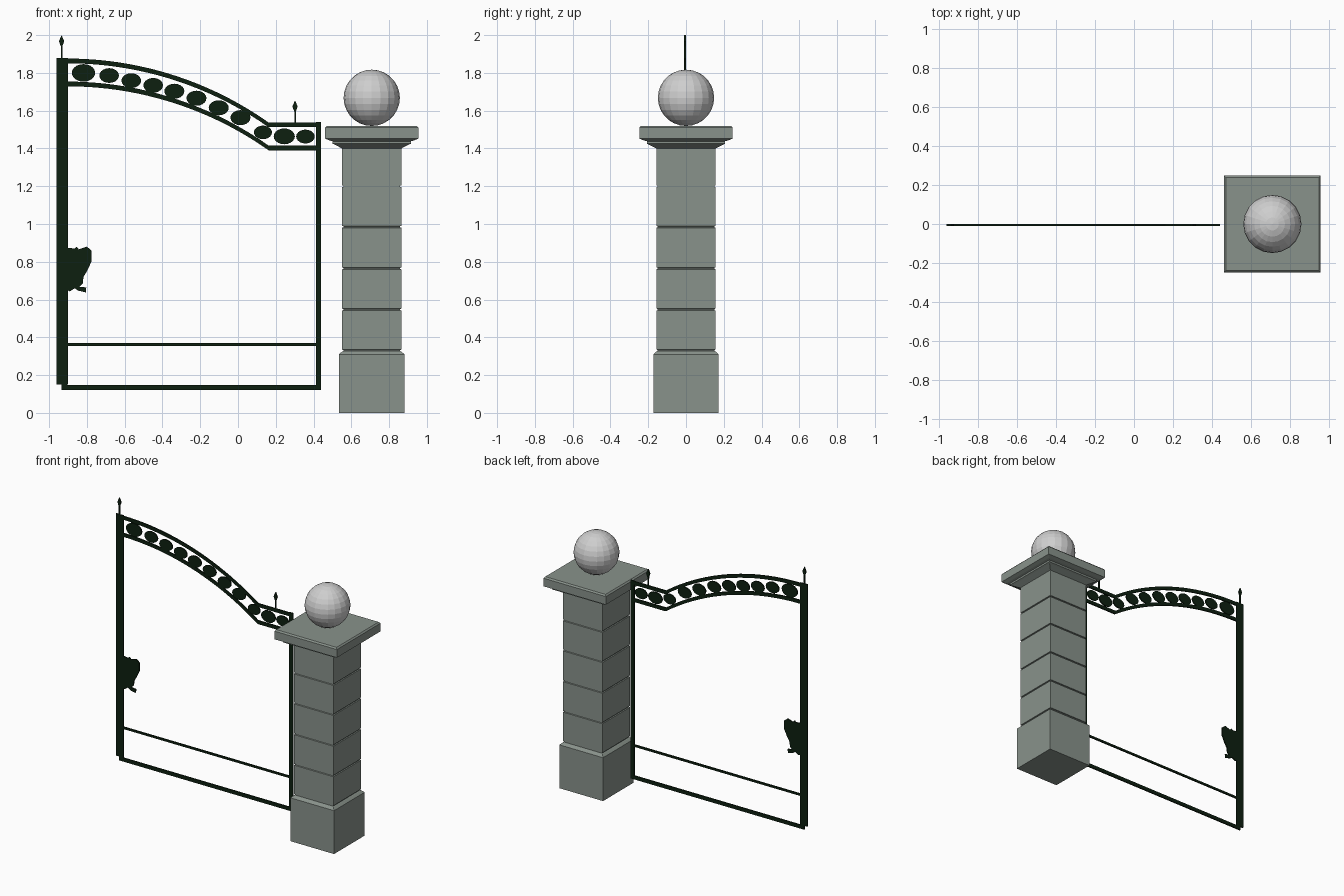
import bpy, bmesh, math

cube = bpy.data.objects.get("Cube")
if cube:
    bpy.data.objects.remove(cube, do_unlink=True)


def material(name, color):
    m = bpy.data.materials.new(name)
    m.use_nodes = True
    m.diffuse_color = (*color, 1)
    m.node_tree.nodes["Principled BSDF"].inputs["Base Color"].default_value = (*color, 1)
    return m


STONE = material("grey green stone", (0.25, 0.29, 0.26))
BALL = material("pale grey stone", (0.62, 0.62, 0.62))
IRON = material("dark green iron", (0.004, 0.014, 0.005))

GATE_Y, THICK = -0.005, 0.009
PILLAR_X = 0.708


def finish(name, bm, mat):
    bmesh.ops.recalc_face_normals(bm, faces=bm.faces)
    mesh = bpy.data.meshes.new(name)
    bm.to_mesh(mesh)
    bm.free()
    mesh.materials.append(mat)
    ob = bpy.data.objects.new(name, mesh)
    bpy.context.collection.objects.link(ob)
    return ob


def plate(name, outline):
    """Flat iron piece cut from an x, z outline."""
    bm = bmesh.new()
    face = bm.faces.new([bm.verts.new((x, GATE_Y - THICK / 2, z)) for x, z in outline])
    ext = bmesh.ops.extrude_face_region(bm, geom=[face])["geom"]
    verts = [v for v in ext if isinstance(v, bmesh.types.BMVert)]
    bmesh.ops.translate(bm, verts=verts, vec=(0, THICK, 0))
    return finish(name, bm, IRON)


def bar(name, x0, x1, z0, z1):
    return plate(name, [(x0, z0), (x1, z0), (x1, z1), (x0, z1)])


# Pillar: a square section swept up a half-width, height profile
profile = [(0.173, 0), (0.173, 0.31), (0.157, 0.325)]
for z in (0.33, 0.547, 0.765, 0.985, 1.2):
    profile += [(0.157, z - 0.005), (0.15, z - 0.003), (0.15, z + 0.003), (0.157, z + 0.005)]
profile += [(0.157, 1.4), (0.196, 1.42), (0.207, 1.425), (0.207, 1.438),
            (0.222, 1.442), (0.247, 1.452), (0.247, 1.51), (0.238, 1.52)]
bm = bmesh.new()
rings = [[bm.verts.new((PILLAR_X + sx * w, sy * w, z))
          for sx, sy in ((-1, -1), (1, -1), (1, 1), (-1, 1))] for w, z in profile]
for a, b in zip(rings, rings[1:]):
    for i in range(4):
        j = (i + 1) % 4
        bm.faces.new((a[i], a[j], b[j], b[i]))
bm.faces.new(rings[0])
bm.faces.new(rings[-1])
bmesh.ops.remove_doubles(bm, verts=bm.verts, dist=0.0001)
finish("pillar", bm, STONE)

# Ball on the pillar
bm = bmesh.new()
bmesh.ops.create_uvsphere(bm, u_segments=20, v_segments=14, radius=0.149)
bmesh.ops.translate(bm, verts=bm.verts, vec=(PILLAR_X, 0, 1.668))
finish("pillar_ball", bm, BALL)

# Gate uprights and rails
bar("hinge_post", -0.96, -0.9, 0.15, 1.88)
bar("hinge_stile", -0.934, -0.904, 0.122, 0.2)
bar("outer_stile", 0.412, 0.44, 0.122, 1.54)
bar("bottom_rail", -0.934, 0.44, 0.122, 0.148)
bar("middle_rail", -0.92, 0.43, 0.355, 0.37)

# Arched top rails, falling in an arc to a level end
ARC_X, RADIUS, BEND_X = -0.905, 1.85, 0.162


def arch_z(x):
    x = min(x, BEND_X)
    return 1.876 - RADIUS + math.sqrt(RADIUS ** 2 - (x - ARC_X) ** 2)


STEPS = 20
xs = [ARC_X + (BEND_X - ARC_X) * i / STEPS for i in range(STEPS + 1)] + [0.44]
for name, drop in (("upper_arch_rail", 0), ("lower_arch_rail", 0.122)):
    top = [(x, arch_z(x) - drop) for x in xs]
    plate(name, top + [(x, z - 0.025) for x, z in reversed(top)])

# Oval discs between the arched rails
ovals = [(-0.818, 1.8, 0.062), (-0.682, 1.786, 0.052), (-0.565, 1.759, 0.052),
         (-0.449, 1.734, 0.052), (-0.337, 1.703, 0.053), (-0.22, 1.666, 0.053),
         (-0.102, 1.615, 0.053), (0.013, 1.563, 0.053), (0.132, 1.485, 0.048),
         (0.245, 1.464, 0.056), (0.357, 1.463, 0.049)]
for i, (x, z, r) in enumerate(ovals):
    turns = [math.tau * k / 20 for k in range(20)]
    plate(f"oval_{i + 1}", [(x + r * math.cos(t), z + 0.75 * r * math.sin(t)) for t in turns])

# Spear finials
for name, x, base, tip in (("tall_finial", -0.934, 1.87, 2.0), ("short_finial", 0.302, 1.53, 1.655)):
    bar(name + "_stem", x - 0.004, x + 0.004, base, tip - 0.03)
    plate(name + "_head", [(x, tip - 0.07), (x + 0.014, tip - 0.033), (x, tip), (x - 0.014, tip - 0.033)])

# Leafy half crest beside the hinge post
crest = [(-0.905, 0.875), (-0.865, 0.87), (-0.855, 0.88), (-0.843, 0.866), (-0.8, 0.88),
         (-0.776, 0.86), (-0.776, 0.8), (-0.8, 0.75), (-0.818, 0.72), (-0.822, 0.685),
         (-0.84, 0.668), (-0.803, 0.664), (-0.806, 0.638), (-0.845, 0.647),
         (-0.865, 0.66), (-0.89, 0.643), (-0.905, 0.65)]
plate("leaf_crest", crest)
